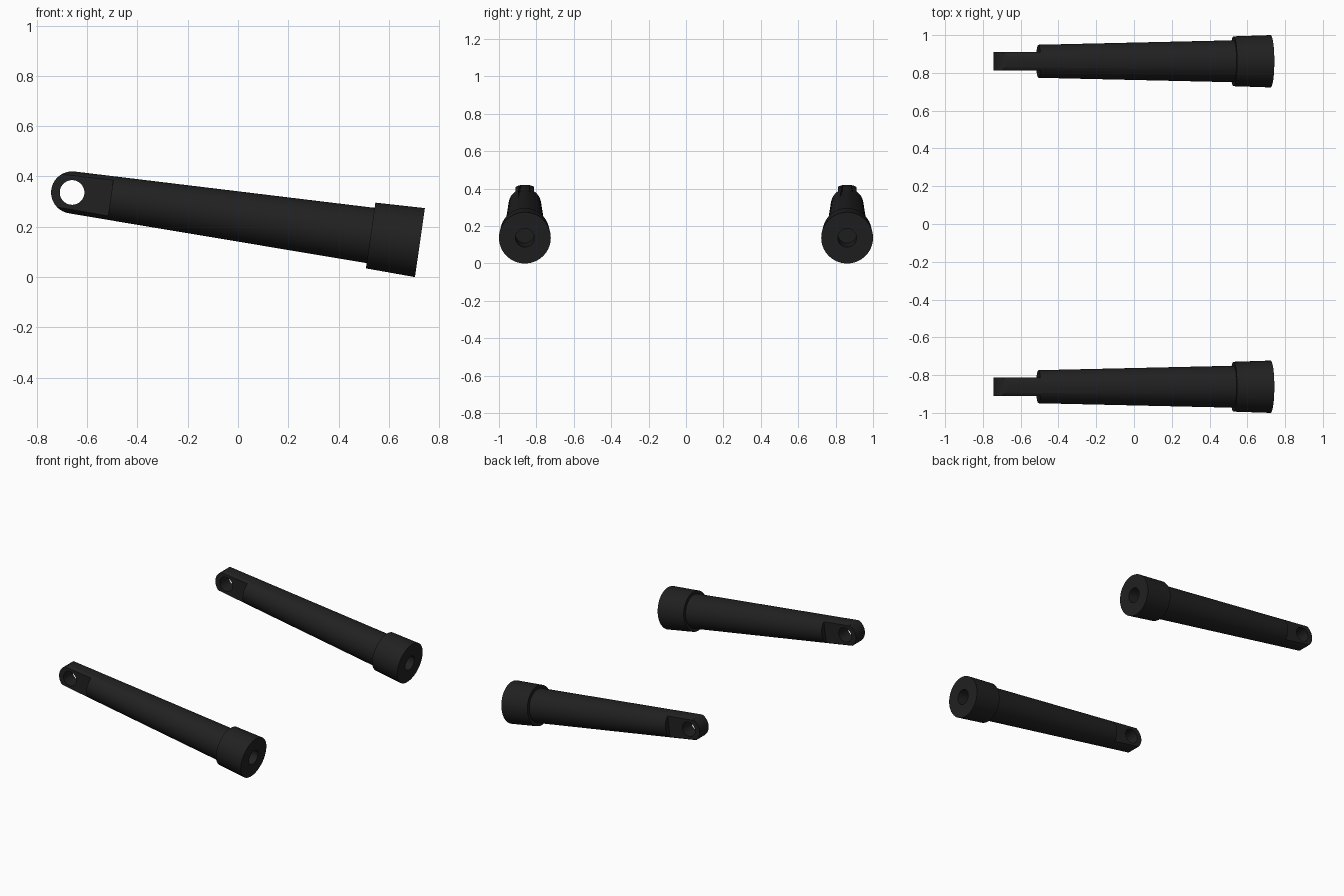
import bpy, bmesh
from math import pi, sin, cos, radians
from mathutils import Matrix

if "Cube" in bpy.data.objects:
    bpy.data.objects.remove(bpy.data.objects["Cube"])

TILT = radians(8.2)
LENGTH = 1.397          # eye centre to end face
EYE_R, HOLE_R, COLLAR_R = 0.0835, 0.049, 0.1385
SIDES = 64


def new_object(name, bm):
    bmesh.ops.recalc_face_normals(bm, faces=bm.faces)
    mesh = bpy.data.meshes.new(name)
    bm.to_mesh(mesh)
    bm.free()
    ob = bpy.data.objects.new(name, mesh)
    bpy.context.collection.objects.link(ob)
    return ob


def lathe(name, profile):
    """Revolve (x, radius) points around the X axis."""
    bm = bmesh.new()
    verts = [bm.verts.new((x, 0, r)) for x, r in profile]
    edges = [bm.edges.new(p) for p in zip(verts, verts[1:])]
    bmesh.ops.spin(bm, geom=verts + edges, cent=(0, 0, 0), axis=(1, 0, 0),
                   angle=2 * pi, steps=SIDES)
    bmesh.ops.remove_doubles(bm, verts=bm.verts, dist=1e-5)
    return new_object(name, bm)


def extrude_y(name, outline, y0, y1):
    """Prism from an (x, z) outline."""
    bm = bmesh.new()
    face = bm.faces.new([bm.verts.new((x, y0, z)) for x, z in outline])
    ext = bmesh.ops.extrude_face_region(bm, geom=[face])["geom"]
    bmesh.ops.translate(bm, vec=(0, y1 - y0, 0),
                        verts=[g for g in ext if isinstance(g, bmesh.types.BMVert)])
    return new_object(name, bm)


def carve(ob, cutter, operation):
    cutter.hide_render = True
    mod = ob.modifiers.new("carve", 'BOOLEAN')
    mod.object, mod.operation, mod.solver = cutter, operation, 'EXACT'
    bpy.context.view_layer.objects.active = ob
    bpy.ops.object.modifier_apply(modifier=mod.name)
    bpy.data.objects.remove(cutter)


def arc(r, a0, a1, n):
    return [(r * cos(a0 + (a1 - a0) * i / n), r * sin(a0 + (a1 - a0) * i / n))
            for i in range(n + 1)]


# Tapered shaft with stepped collar and blind end socket
collar_x = LENGTH - 0.198
rod = lathe("left_rod", [
    (-0.12, 0), (-0.12, 0.0812), (collar_x, 0.111), (collar_x, 0.132),
    (LENGTH, COLLAR_R), (LENGTH, 0.05), (LENGTH - 0.15, 0.05), (LENGTH - 0.15, 0)])

# Rounded tip of the eye
tip = arc(EYE_R, pi / 2, 3 * pi / 2, 32) + [(0, -0.3), (1.6, -0.3), (1.6, 0.3), (0, 0.3)]
carve(rod, extrude_y("tip_shape", tip, -0.3, 0.3), 'INTERSECT')

# Flats either side of the eye
for s in (-1, 1):
    box = [(-0.3, -0.2), (0.155, -0.2), (0.155, 0.2), (-0.3, 0.2)]
    carve(rod, extrude_y("flat_cutter", box, s * 0.05, s * 0.3), 'DIFFERENCE')

# Pin hole through the eye
carve(rod, extrude_y("hole_cutter", arc(HOLE_R, 0, 2 * pi, 48)[:-1], -0.3, 0.3), 'DIFFERENCE')

# Dark finish and smooth shading
mat = bpy.data.materials.new("black")
mat.diffuse_color = (0.015, 0.015, 0.015, 1)
mat.use_nodes = True
mat.node_tree.nodes["Principled BSDF"].inputs["Base Color"].default_value = mat.diffuse_color
rod.data.materials.clear()
rod.data.materials.append(mat)
bpy.ops.object.select_all(action='DESELECT')
rod.select_set(True)
bpy.context.view_layer.objects.active = rod
bpy.ops.object.shade_smooth_by_angle(angle=radians(30))

# Tilt into place and pair across the centre line
z0 = LENGTH * sin(TILT) + COLLAR_R * cos(TILT)
x0 = (EYE_R - LENGTH * cos(TILT) - COLLAR_R * sin(TILT)) / 2
rod.data.transform(Matrix.Translation((x0, 0, z0)) @ Matrix.Rotation(TILT, 4, 'Y'))
twin = rod.copy()
twin.name = "right_rod"
bpy.context.collection.objects.link(twin)
rod.location.y = 1 - COLLAR_R
twin.location.y = COLLAR_R - 1
